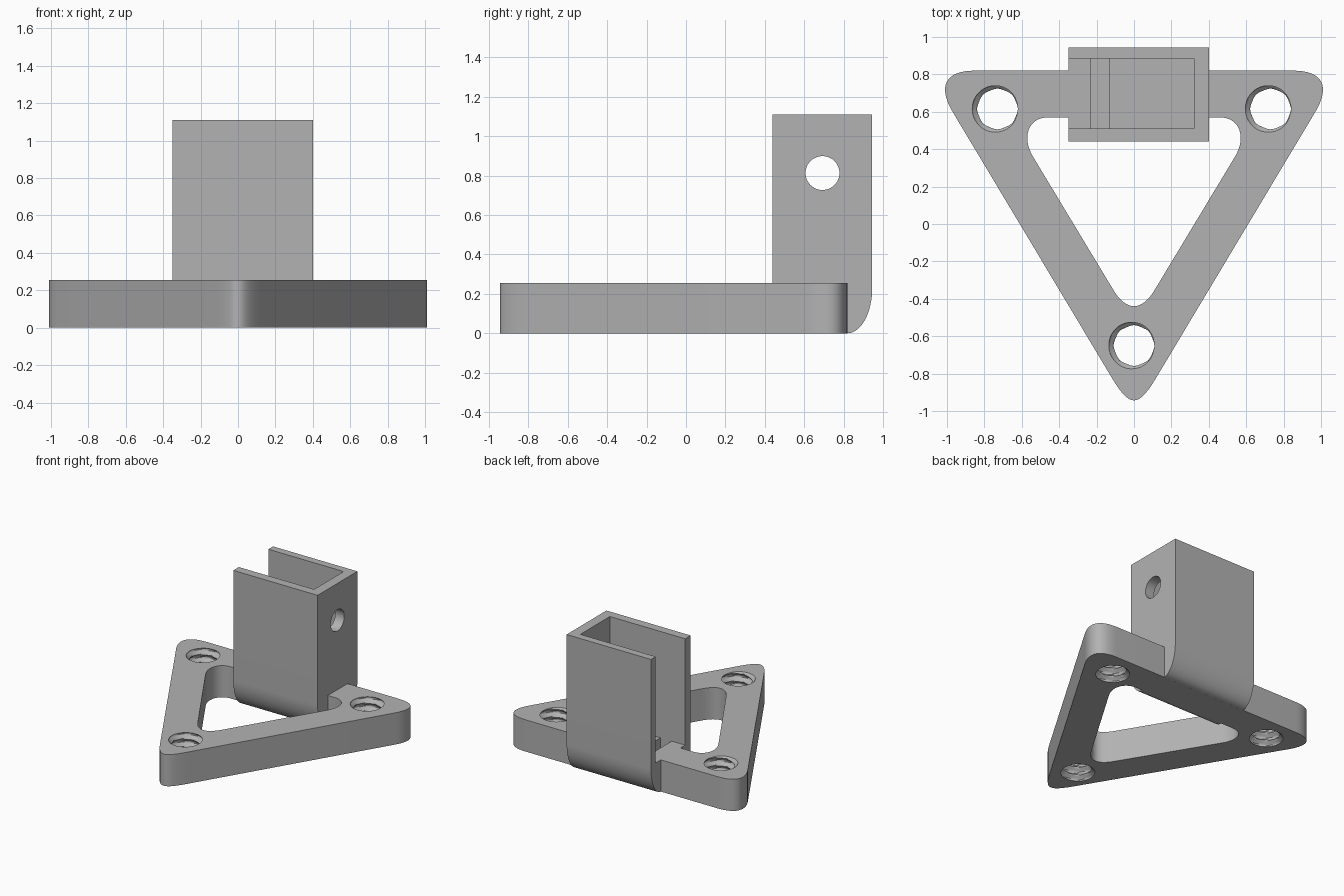
import bpy, bmesh, math
from mathutils import Vector

old = bpy.data.objects.get("Cube")
if old:
    bpy.data.objects.remove(old, do_unlink=True)

PLATE_H = 0.255
grey = bpy.data.materials.new("plain grey")
grey.use_nodes = True
colour = (0.45, 0.45, 0.45, 1)
grey.diffuse_color = colour
grey.node_tree.nodes["Principled BSDF"].inputs["Base Color"].default_value = colour


def make_object(name, bm):
    bmesh.ops.recalc_face_normals(bm, faces=bm.faces)
    mesh = bpy.data.meshes.new(name)
    bm.to_mesh(mesh)
    bm.free()
    mesh.materials.append(grey)
    obj = bpy.data.objects.new(name, mesh)
    bpy.context.collection.objects.link(obj)
    return obj


def prism(name, points, offset):
    """Closed outline swept along an offset."""
    bm = bmesh.new()
    face = bm.faces.new([bm.verts.new(p) for p in points])
    swept = bmesh.ops.extrude_face_region(bm, geom=[face], use_keep_orig=True)
    moved = [g for g in swept["geom"] if isinstance(g, bmesh.types.BMVert)]
    bmesh.ops.translate(bm, verts=moved, vec=offset)
    return make_object(name, bm)


def box(name, lo, hi):
    outline = [(lo[0], lo[1], lo[2]), (hi[0], lo[1], lo[2]),
               (hi[0], hi[1], lo[2]), (lo[0], hi[1], lo[2])]
    return prism(name, outline, (0, 0, hi[2] - lo[2]))


def combine(target, tool, operation):
    """Apply a boolean and discard the tool."""
    tool.hide_render = True
    mod = target.modifiers.new("combine", "BOOLEAN")
    mod.operation = operation
    mod.solver = "EXACT"
    mod.object = tool
    bpy.context.view_layer.objects.active = target
    bpy.ops.object.modifier_apply(modifier=mod.name)
    bpy.data.objects.remove(tool, do_unlink=True)


def soft_corner(start, apex, end, pull, steps=16):
    """Bezier corner pulled towards the sharp apex."""
    a, v, b = Vector(start), Vector(apex), Vector(end)
    h, k = a.lerp(v, pull), b.lerp(v, pull)
    out = []
    for i in range(steps + 1):
        t = i / steps
        s = 1 - t
        out.append(a * s**3 + h * 3 * s * s * t + k * 3 * s * t * t + b * t**3)
    return out


def triangle_outline(tip, tip_pull, side, side_pull, z):
    """Soft triangle; each corner is start, apex, end on the right half."""
    right = soft_corner(*side, side_pull)
    left = [Vector((-p.x, p.y)) for p in reversed(right)]
    pts = soft_corner(*tip, tip_pull) + right + left
    return [(p.x, p.y, z) for p in pts]


def threaded_cutter(x, y, turns=4, segs=40, rows=8):
    """Helical thread between a minor and a major radius."""
    minor, major, margin = 0.105, 0.135, 0.02
    height = PLATE_H + 2 * margin
    pitch = PLATE_H / turns
    count = int(height / pitch * rows)
    bm = bmesh.new()
    rings = []
    for j in range(count + 1):
        z = -margin + height * j / count
        ring = []
        for i in range(segs):
            phase = (z / pitch - i / segs) % 1
            r = minor + (major - minor) * min(1, 1.25 * (1 - abs(2 * phase - 1)))
            a = math.tau * i / segs
            ring.append(bm.verts.new((x + r * math.cos(a), y + r * math.sin(a), z)))
        rings.append(ring)
    for lower, upper in zip(rings, rings[1:]):
        for i in range(segs):
            n = (i + 1) % segs
            bm.faces.new((lower[i], lower[n], upper[n]))
            bm.faces.new((lower[i], upper[n], upper[i]))
    bm.faces.new(rings[0])
    bm.faces.new(rings[-1])
    return make_object("thread_cutter", bm)


# Triangular base plate with its open middle
base = prism("triangular_base_with_bracket", triangle_outline(
    ((-0.12, -0.82), (0, -1.02), (0.12, -0.82)), 0.82,
    ((0.97, 0.6), (1.10, 0.82), (0.85, 0.82)), 0.63, 0), (0, 0, PLATE_H))
window = prism("window_cutter", triangle_outline(
    ((-0.11, -0.353), (0, -0.536), (0.11, -0.353)), 0.63,
    ((0.54, 0.36), (0.667, 0.57), (0.46, 0.57)), 0.5, -0.1), (0, 0, 0.5))
combine(base, window, "DIFFERENCE")

# Upright bracket with a rounded underside
x0, x1, y0, y1, top = -0.35, 0.40, 0.44, 0.945, 1.11
round_y, round_z = 0.127, 0.23
section = [(x0, y0, top)]
for i in range(17):
    a = math.pi / 2 * i / 16
    section.append((x0, y0 + round_y * (1 - math.cos(a)), round_z * (1 - math.sin(a))))
section += [(x0, y0 + y1 - y, z) for _, y, z in reversed(section)]
combine(base, prism("bracket", section, (x1 - x0, 0, 0)), "UNION")

# Channel open at one end, with a cross slot in its floor
combine(base, box("channel_cutter", (x0 - 0.1, 0.51, PLATE_H), (0.32, 0.885, 1.3)), "DIFFERENCE")
combine(base, box("slot_cutter", (-0.23, 0.51, 0.16), (-0.13, 0.885, 0.5)), "DIFFERENCE")

# Pin hole through the closed end wall
pin = [(0.25, 0.6925 + 0.086 * math.cos(math.tau * i / 48),
        0.813 + 0.086 * math.sin(math.tau * i / 48)) for i in range(48)]
combine(base, prism("pin_hole_cutter", pin, (0.3, 0, 0)), "DIFFERENCE")

# Threaded mounting holes
for hx, hy in ((-0.73, 0.615), (0.73, 0.615), (0, -0.65)):
    combine(base, threaded_cutter(hx, hy), "DIFFERENCE")

bpy.ops.object.select_all(action="DESELECT")
base.select_set(True)
bpy.context.view_layer.objects.active = base
bpy.ops.object.shade_smooth_by_angle(angle=math.radians(30))
